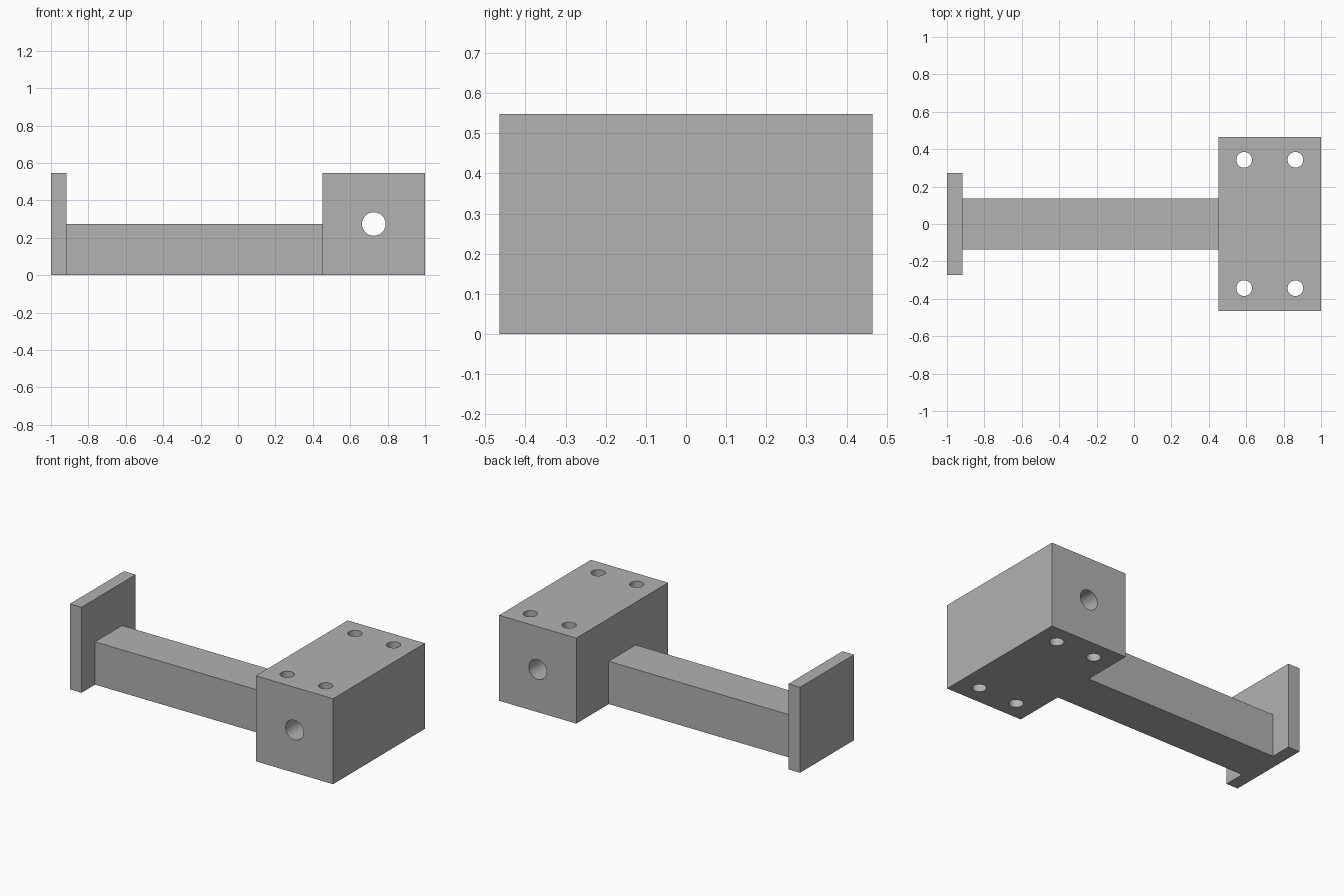
import bpy
import math

cube = bpy.data.objects.get("Cube")
if cube:
    bpy.data.objects.remove(cube, do_unlink=True)

# Single plain grey material
grey = bpy.data.materials.new("plain grey")
grey.use_nodes = True
colour = (0.445, 0.445, 0.445, 1)
grey.diffuse_color = colour
grey.node_tree.nodes["Principled BSDF"].inputs["Base Color"].default_value = colour


def box(name, x0, x1, depth, height):
    """Box standing on the ground, centred on y."""
    bpy.ops.mesh.primitive_cube_add(size=1, location=((x0 + x1) / 2, 0, height / 2))
    obj = bpy.context.object
    obj.name = name
    obj.scale = (x1 - x0, depth, height)
    bpy.ops.object.transform_apply(location=False, rotation=False, scale=True)
    obj.data.materials.append(grey)
    return obj


def drill(target, radius, location, rotation=(0, 0, 0)):
    """Cut a round through hole and discard the cutter."""
    bpy.ops.mesh.primitive_cylinder_add(
        vertices=48, radius=radius, depth=2, location=location, rotation=rotation)
    cutter = bpy.context.object
    cutter.hide_render = True
    cutter.data.materials.append(grey)
    mod = target.modifiers.new("hole", "BOOLEAN")
    mod.operation = "DIFFERENCE"
    mod.solver = "EXACT"
    mod.object = cutter
    bpy.ops.object.select_all(action="DESELECT")
    bpy.context.view_layer.objects.active = target
    target.select_set(True)
    bpy.ops.object.modifier_apply(modifier=mod.name)
    bpy.data.objects.remove(cutter, do_unlink=True)


HEIGHT = 0.548
PLATE_X, BLOCK_X = -0.918, 0.452
MID_X = (BLOCK_X + 1) / 2

# End plate and connecting bar
box("end_plate", -1, PLATE_X, HEIGHT, HEIGHT)
box("connecting_bar", PLATE_X, BLOCK_X, HEIGHT / 2, HEIGHT / 2)

# Mounting block with one cross bore and four vertical bolt holes
block = box("mounting_block", BLOCK_X, 1, 0.93, HEIGHT)
drill(block, 0.063, (MID_X, 0, HEIGHT / 2), (math.pi / 2, 0, 0))
for sx in (-1, 1):
    for sy in (-1, 1):
        drill(block, 0.042, (MID_X + sx * 0.137, sy * 0.343, HEIGHT / 2))
bpy.ops.object.shade_smooth_by_angle(angle=math.radians(30))
